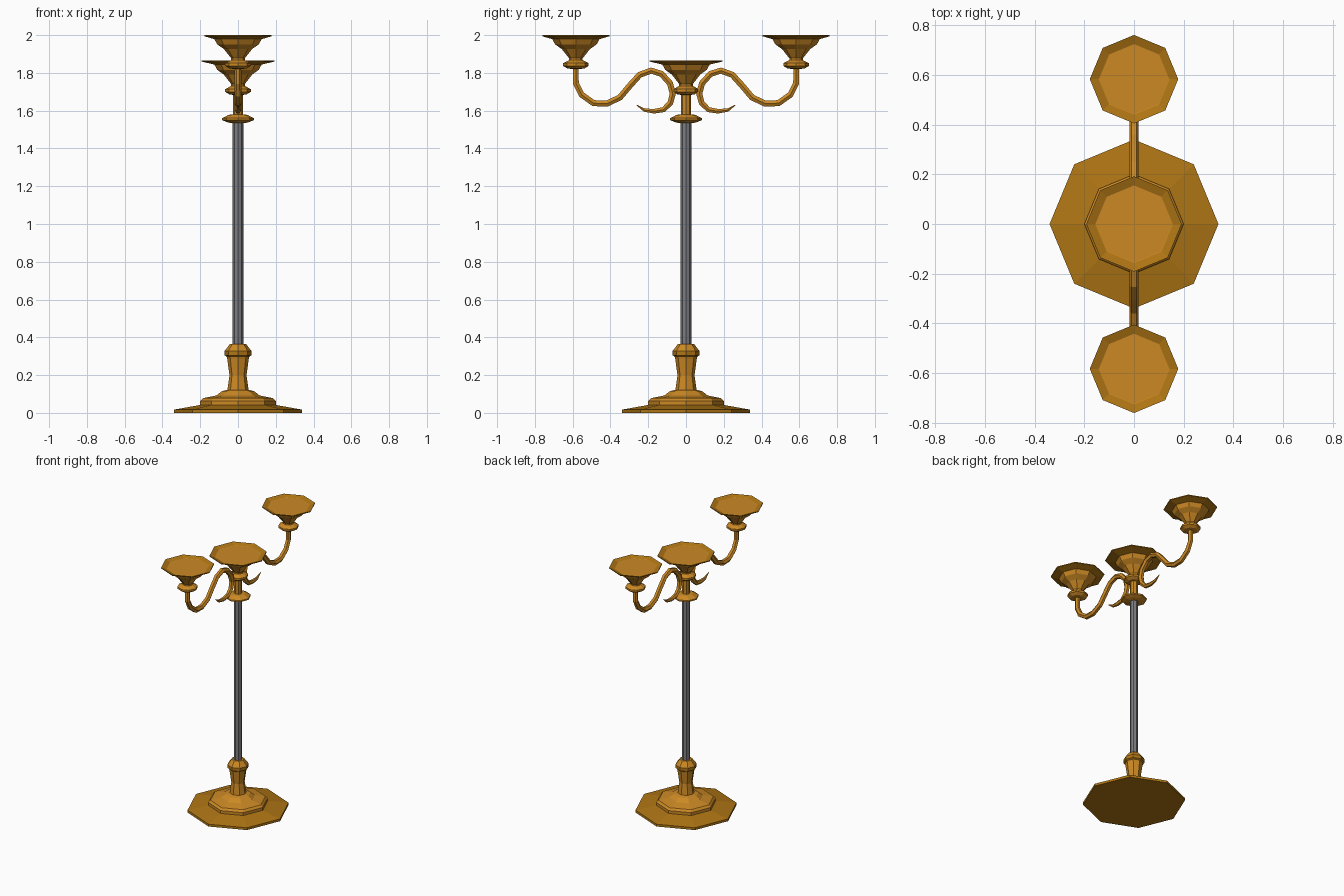
import bpy, bmesh, math
from mathutils import Vector

if "Cube" in bpy.data.objects:
    bpy.data.objects.remove(bpy.data.objects["Cube"])


def material(name, rgb):
    m = bpy.data.materials.new(name)
    m.diffuse_color = (*rgb, 1)
    m.use_nodes = True
    m.node_tree.nodes["Principled BSDF"].inputs["Base Color"].default_value = m.diffuse_color
    return m


GOLD = material("bright_gold", (0.60, 0.25, 0.018))
DARK = material("dark_gold", (0.43, 0.18, 0.007))
STEEL = material("grey_steel", (0.21, 0.21, 0.22))
MATS = [GOLD, DARK, STEEL]


def skin(name, rings, mats, loc=(0, 0, 0)):
    """Bridge rings of points, cap both ends; mats[i] colours the band above ring i."""
    bm = bmesh.new()
    vs = [[bm.verts.new(p) for p in r] for r in rings]
    n = len(vs[0])
    for a, b, m in zip(vs, vs[1:], mats):
        for i in range(n):
            j = (i + 1) % n
            bm.faces.new((a[i], a[j], b[j], b[i])).material_index = m
    bm.faces.new(vs[0][::-1]).material_index = mats[0]
    bm.faces.new(vs[-1]).material_index = mats[len(rings) - 2]
    bmesh.ops.recalc_face_normals(bm, faces=bm.faces[:])
    me = bpy.data.meshes.new(name)
    bm.to_mesh(me)
    bm.free()
    for m in MATS:
        me.materials.append(m)
    ob = bpy.data.objects.new(name, me)
    ob.location = loc
    bpy.context.collection.objects.link(ob)
    return ob


def lathe(name, profile, loc=(0, 0, 0), n=8):
    """Eight-sided turned part from (radius, height, colour of band above)."""
    rings = [[(r * math.cos(k * math.tau / n), r * math.sin(k * math.tau / n), z)
              for k in range(n)] for r, z, _ in profile]
    return skin(name, rings, [p[2] for p in profile], loc)


def tube(name, path, side, n=6):
    """Tube along (y, z, radius) points in the x = 0 plane."""
    pts = [Vector((0, side * y, z)) for y, z, _ in path]
    rings = []
    for i, p in enumerate(pts):
        t = (pts[min(i + 1, len(pts) - 1)] - pts[max(i - 1, 0)]).normalized()
        x = Vector((1, 0, 0))
        u = t.cross(x)
        r = path[i][2]
        rings.append([p + r * (math.cos(k * math.tau / n) * x + math.sin(k * math.tau / n) * u)
                      for k in range(n)])
    return skin(name, rings, [0] * len(rings))


# stepped foot and turned socket
lathe("base_disc", [(0.34, 0, 1), (0.34, 0.017, 1), (0.2, 0.042, 1), (0.15, 0.045, 1)])
lathe("base_socket", [(0.2, 0.035, 0), (0.2, 0.063, 0), (0.185, 0.078, 0), (0.115, 0.092, 0),
                      (0.085, 0.115, 0), (0.056, 0.122, 0), (0.045, 0.2, 0), (0.057, 0.285, 0),
                      (0.06, 0.298, 1), (0.071, 0.305, 1), (0.071, 0.328, 0), (0.042, 0.366, 0),
                      (0.028, 0.366, 0)])

# pole
lathe("pole", [(0.028, 0.35, 2), (0.028, 1.55, 2)])

# collar and stem above the pole
lathe("collar", [(0.04, 1.535, 0), (0.06, 1.54, 0), (0.085, 1.55, 0), (0.085, 1.56, 0),
                 (0.05, 1.578, 0), (0.026, 1.58, 0), (0.026, 1.69, 0)])


def cup(name, y, z, rim, scale):
    """Candle cup with knob, bowl and shallow drip plate; z is the top."""
    rows = [(0.03, -0.182, 0), (0.046, -0.18, 0), (0.068, -0.166, 0), (0.068, -0.152, 0),
            (0.036, -0.135, 0), (0.036, -0.125, 0), (0.075, -0.075, 0), (0.11, -0.05, 0),
            (0.125, -0.022, 1), (rim, -0.006, 1), (rim, 0, 1), (rim - 0.035, -0.012, 0),
            (rim - 0.037, -0.013, 0)]
    lathe(name, [(r, z + dz * scale, m) for r, dz, m in rows], (0, y, 0))


cup("centre_cup", 0, 1.866, 0.192, 1.0)

# scrolled arms with outer cups
ARM = [(0.583, 1.835, 0.017), (0.583, 1.745, 0.018), (0.553, 1.685, 0.019), (0.49, 1.64, 0.019),
       (0.42, 1.637, 0.019), (0.35, 1.67, 0.019), (0.295, 1.735, 0.019), (0.245, 1.79, 0.019),
       (0.185, 1.812, 0.019), (0.13, 1.795, 0.019), (0.085, 1.745, 0.019), (0.07, 1.69, 0.019),
       (0.083, 1.64, 0.018), (0.12, 1.605, 0.016), (0.17, 1.597, 0.014), (0.22, 1.603, 0.01),
       (0.262, 1.63, 0.002)]
for label, s in (("front", -1), ("back", 1)):
    tube(label + "_arm", ARM, s)
    cup(label + "_cup", s * 0.583, 2.0, 0.178, 0.98)
